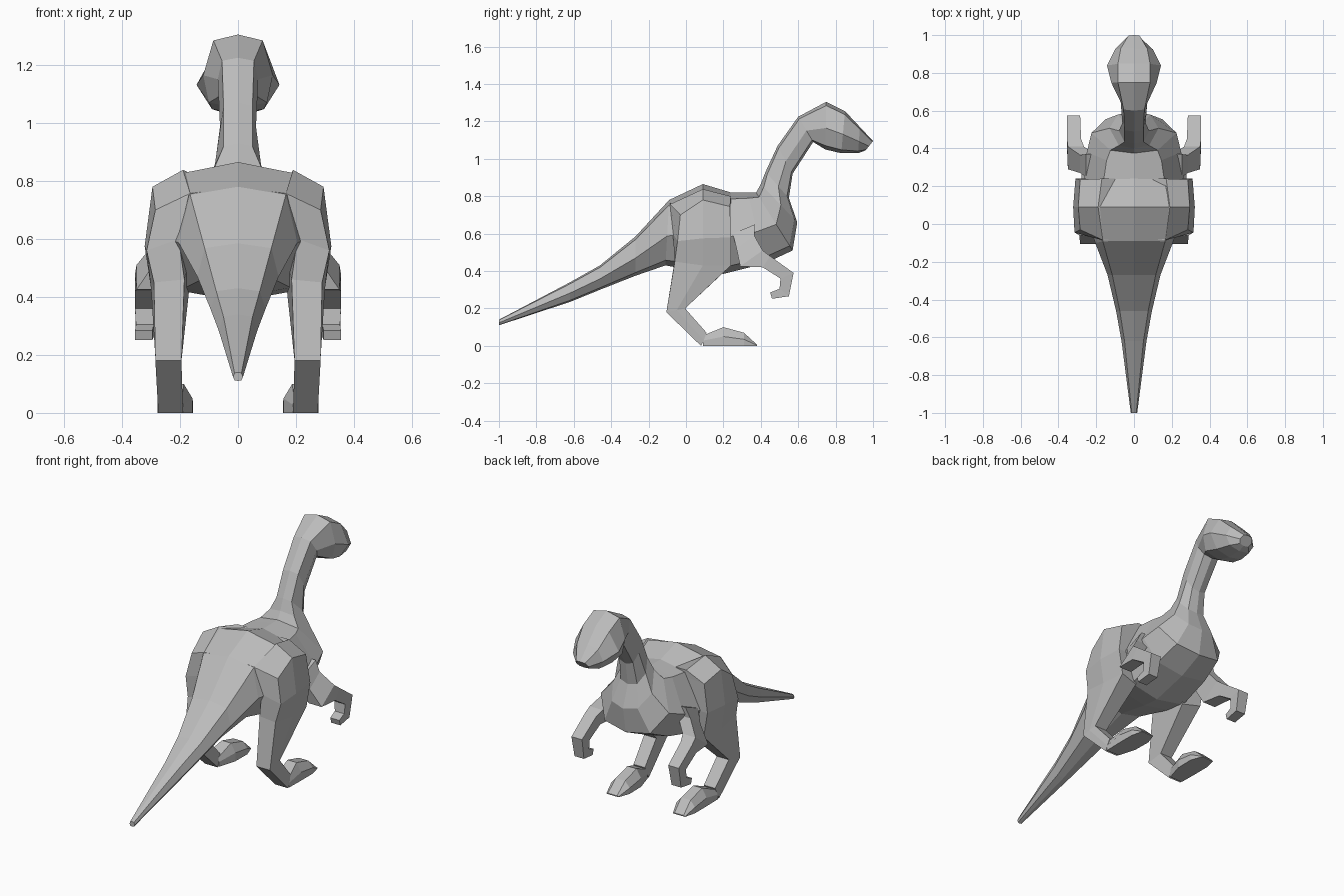
import bpy, bmesh
from mathutils import Vector

skin = bpy.data.materials.new("grey_skin")
skin.diffuse_color = (0.5, 0.5, 0.5, 1)


def loft(name, rings, mirrored=False):
    """Skin a list of equal-length rings, cap both ends, optionally copy across x."""
    bm = bmesh.new()
    for s in ((1, -1) if mirrored else (1,)):
        vs = [[bm.verts.new((s * x, y, z)) for x, y, z in r] for r in rings]
        n = len(rings[0])
        for a, b in zip(vs, vs[1:]):
            for i in range(n):
                j = (i + 1) % n
                bm.faces.new((a[i], a[j], b[j], b[i]))
        bm.faces.new(vs[0])
        bm.faces.new(vs[-1])
    bmesh.ops.recalc_face_normals(bm, faces=bm.faces[:])
    mesh = bpy.data.meshes.new(name)
    bm.to_mesh(mesh)
    bm.free()
    mesh.materials.append(skin)
    ob = bpy.data.objects.new(name, mesh)
    bpy.context.collection.objects.link(ob)
    return ob


def section(ty, tz, by, bz, w_top, w_mid, w_low):
    """Eight-sided ring between a top and a bottom point on the centre plane."""
    t, b = Vector((0, ty, tz)), Vector((0, by, bz))
    half = [(w_top, 0.08), (w_mid, 0.55), (w_low, 0.92)]
    right = [t.lerp(b, f) + Vector((w, 0, 0)) for w, f in half]
    left = [Vector((-p.x, p.y, p.z)) for p in reversed(right)]
    return [t] + right + [b] + left


def slab(ay, az, by, bz, x0, x1):
    """Four-sided limb ring: two side-profile points with inner and outer x."""
    return [(x0, ay, az), (x1, ay, az), (x1, by, bz), (x0, by, bz)]


# tail, trunk, neck and head: top y,z / bottom y,z / three half widths
SPINE = [
    (-1.0, .14, -1.0, .11, .012, .017, .012),
    (-.62, .34, -.62, .235, .05, .066, .04),
    (-.46, .43, -.46, .30, .075, .095, .06),
    (-.27, .585, -.27, .375, .115, .14, .085),
    (-.09, .78, -.11, .43, .165, .205, .13),
    (.09, .865, .09, .395, .19, .27, .18),
    (.24, .82, .20, .385, .16, .265, .19),
    (.33, .82, .42, .44, .145, .25, .17),
    (.375, .82, .57, .51, .125, .225, .15),
    (.40, .865, .595, .66, .08, .13, .085),
    (.425, .93, .55, .79, .05, .08, .055),
    (.49, 1.07, .57, .92, .05, .062, .045),
    (.60, 1.225, .68, 1.09, .055, .07, .05),
    (.75, 1.305, .745, 1.05, .085, .12, .10),
    (.85, 1.255, .83, 1.03, .085, .143, .09),
    (.93, 1.17, .92, 1.03, .07, .10, .07),
    (1.0, 1.095, .96, 1.045, .03, .042, .03),
]
loft("body", [section(*s) for s in SPINE])

# haunch, shin and ankle on each side
loft("hind_leg", [
    [(.10, -.085, .765), (.165, -.085, .757), (.19, .09, .838), (.17, .24, .80), (.10, .24, .80)],
    [(.17, -.085, .75), (.285, -.03, .70), (.295, .09, .78), (.285, .235, .745), (.15, .24, .76)],
    [(.205, -.07, .60), (.315, -.045, .56), (.322, .09, .575), (.31, .24, .58), (.15, .24, .58)],
    [(.185, -.06, .46), (.29, -.06, .45), (.30, .09, .43), (.285, .24, .43), (.17, .22, .41)],
    [(.195, -.105, .18), (.285, -.105, .18), (.285, -.05, .19), (.28, -.005, .20), (.20, -.005, .20)],
    [(.19, .08, 0), (.275, .08, 0), (.275, .095, .03), (.27, .11, .07), (.195, .11, .07)],
], mirrored=True)

# feet: y / height / inner and outer x / top inset
loft("foot", [
    [(x0, y, 0), (x1, y, 0), (x1, y, h * .5), (x1 - t, y, h), (x0 + t, y, h), (x0, y, h * .5)]
    for y, h, x0, x1, t in [(.09, .055, .19, .275, .003), (.20, .10, .157, .277, .03),
                            (.31, .07, .155, .277, .03), (.38, .006, .18, .26, .01)]
], mirrored=True)

# arms with bent elbow and curled hand
loft("arm", [
    slab(.25, .60, .37, .65, .17, .255),
    slab(.27, .52, .365, .59, .20, .285),
    slab(.29, .425, .41, .51, .265, .35),
    slab(.41, .42, .45, .48, .28, .355),
    slab(.505, .36, .575, .39, .285, .355),
    slab(.50, .305, .55, .265, .29, .352),
    slab(.45, .285, .46, .252, .295, .355),
], mirrored=True)
